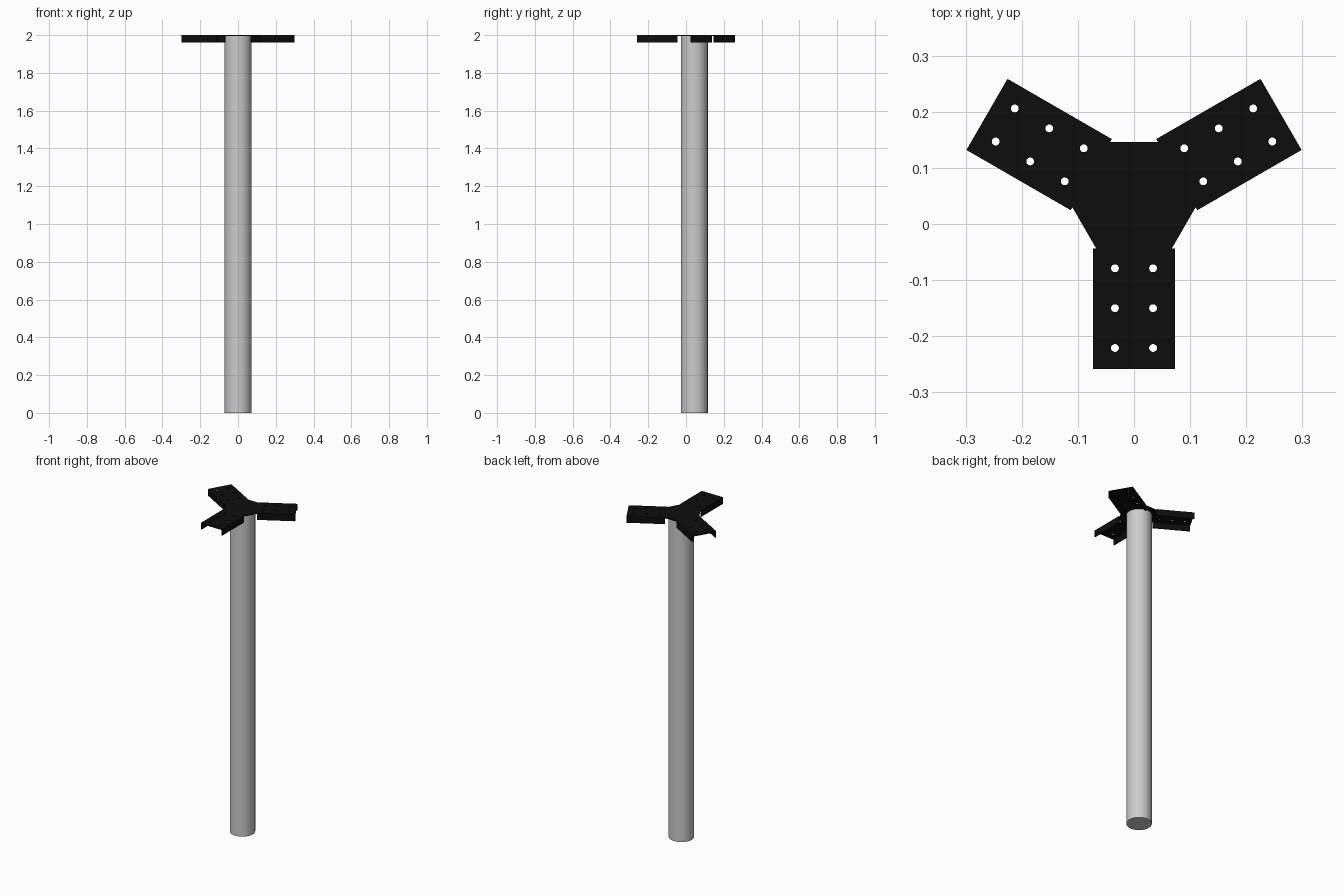
import bpy, bmesh, math
from mathutils import Matrix, Vector

if "Cube" in bpy.data.objects:
    bpy.data.objects.remove(bpy.data.objects["Cube"])

CENTRE = Vector((0, 0.044, 0))
POST_R, TOP, THICK, DROP = 0.0714, 2.0, 0.006, 0.04
ARM_START, ARM_END, HALF_W = 0.088, 0.3026, 0.0732
INNER_W = HALF_W - THICK
ARM_ANGLES = [math.radians(a) for a in (-90, 30, 150)]

black = bpy.data.materials.new("black_steel")
black.diffuse_color = (0.004, 0.004, 0.004, 1)
black.use_nodes = True
black.node_tree.nodes["Principled BSDF"].inputs["Base Color"].default_value = black.diffuse_color


def arm_point(angle, r, w):
    """Point at distance r along an arm and w sideways from its axis."""
    return Matrix.Rotation(angle, 3, 'Z') @ Vector((r, w, 0))


# round post
bpy.ops.mesh.primitive_cylinder_add(vertices=48, radius=POST_R, depth=TOP - THICK,
                                    location=CENTRE + Vector((0, 0, (TOP - THICK) / 2)))
bpy.context.object.name = "post"
bpy.ops.object.shade_smooth_by_angle(angle=math.radians(30))

# three-armed top plate: a filled outline with bolt holes
curve = bpy.data.curves.new("top_plate", 'CURVE')
curve.dimensions = '2D'
curve.fill_mode = 'BOTH'
curve.extrude = THICK / 2


def add_loop(points):
    s = curve.splines.new('POLY')
    s.points.add(len(points) - 1)
    for p, co in zip(s.points, points):
        p.co = (co.x, co.y, 0, 1)
    s.use_cyclic_u = True


outline = []
for a in ARM_ANGLES:
    outline += [arm_point(a, r, w) for r, w in (
        (ARM_START, -INNER_W), (ARM_END, -INNER_W),
        (ARM_END, INNER_W), (ARM_START, INNER_W))]
add_loop(outline)
for a in ARM_ANGLES:
    for r in (0.123, 0.194, 0.265):
        for w in (-0.034, 0.034):
            c = arm_point(a, r, w)
            add_loop([c + 0.007 * Vector((math.cos(t), math.sin(t), 0))
                      for t in (i * math.tau / 24 for i in range(24))])

plate = bpy.data.objects.new("top_plate", curve)
bpy.context.collection.objects.link(plate)
plate.location = CENTRE + Vector((0, 0, TOP - THICK / 2))
bpy.ops.object.select_all(action='DESELECT')
plate.select_set(True)
bpy.context.view_layer.objects.active = plate
bpy.ops.object.convert(target='MESH')
plate = bpy.context.object
for poly in plate.data.polygons:
    poly.use_smooth = False
plate.data.materials.clear()
plate.data.materials.append(black)

# folded-down flanges along both sides of every arm
bm = bmesh.new()
for a in ARM_ANGLES:
    for side in (-1, 1):
        pos = arm_point(a, (ARM_START + ARM_END) / 2, side * (HALF_W - THICK / 2))
        pos.z = TOP - DROP / 2
        size = Matrix.Diagonal((ARM_END - ARM_START, THICK, DROP, 1))
        bmesh.ops.create_cube(bm, size=1, matrix=Matrix.Translation(pos + CENTRE)
                              @ Matrix.Rotation(a, 4, 'Z') @ size)
mesh = bpy.data.meshes.new("arm_flanges")
bm.to_mesh(mesh)
bm.free()
mesh.materials.append(black)
bpy.context.collection.objects.link(bpy.data.objects.new("arm_flanges", mesh))
